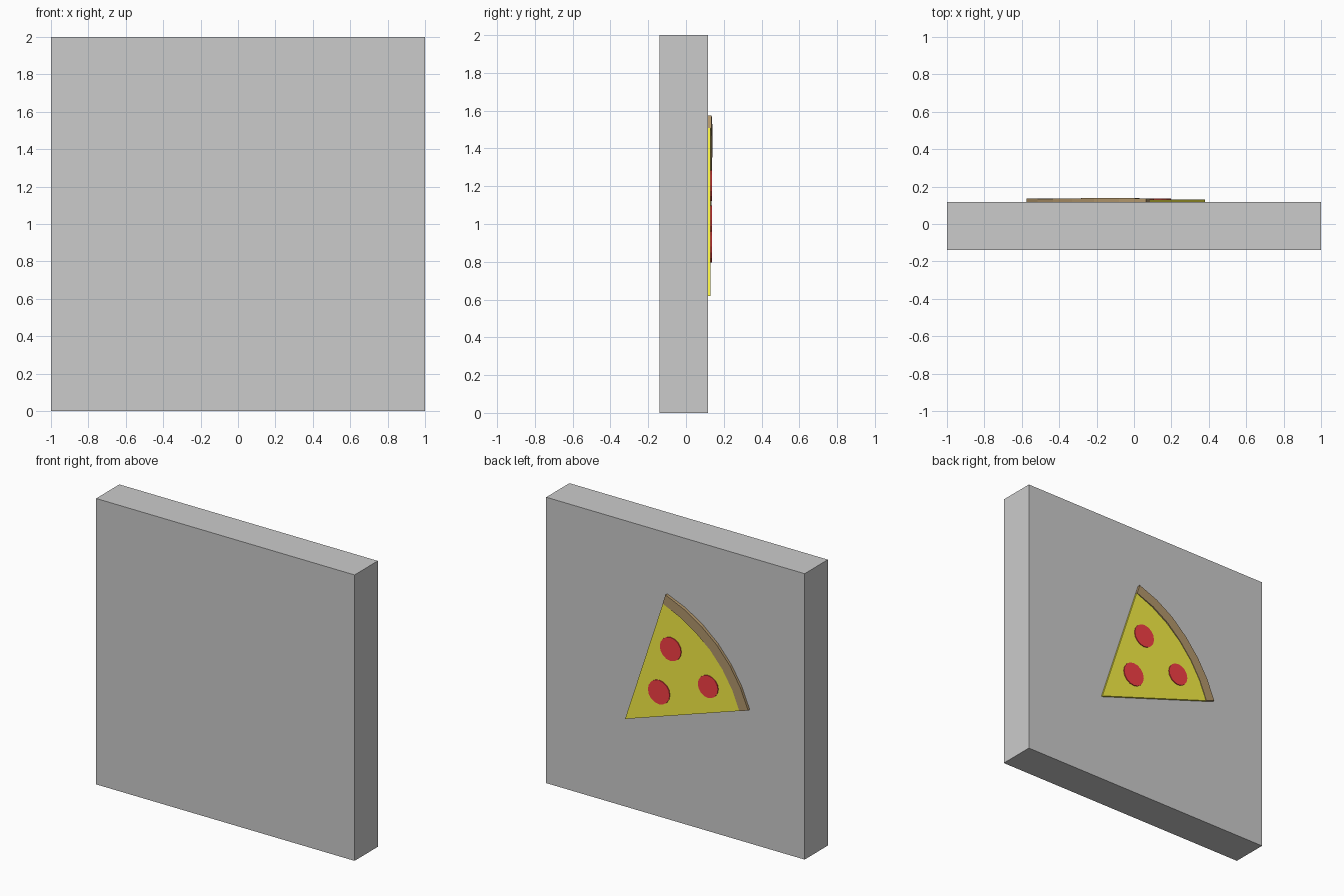
import bpy, bmesh
from math import cos, sin, radians, pi

if "Cube" in bpy.data.objects:
    bpy.data.objects.remove(bpy.data.objects["Cube"])

WALL_BACK = 0.117           # y of the face that carries the slice
TIP = (0.38, 0.62)          # slice tip in x, z


def material(name, rgb):
    m = bpy.data.materials.new(name)
    m.diffuse_color = (*rgb, 1)
    m.use_nodes = True
    m.node_tree.nodes["Principled BSDF"].inputs["Base Color"].default_value = m.diffuse_color
    return m


def arc(radius, a0, a1, steps):
    # Points around the tip, angles measured from -x towards +z
    angles = [radians(a0 + (a1 - a0) * i / steps) for i in range(steps + 1)]
    return [(TIP[0] - radius * cos(a), TIP[1] + radius * sin(a)) for a in angles]


def plate(name, outline, tops, mat=None, bottom=WALL_BACK):
    # Closed slab from an x, z outline, extruded along y to the given heights
    bm = bmesh.new()
    n = len(outline)
    low = [bm.verts.new((x, bottom, z)) for x, z in outline]
    high = [bm.verts.new((x, t, z)) for (x, z), t in zip(outline, tops)]
    bm.faces.new(low)
    bm.faces.new(high)
    for i in range(n):
        j = (i + 1) % n
        bm.faces.new((low[i], low[j], high[j], high[i]))
    bmesh.ops.recalc_face_normals(bm, faces=bm.faces)
    mesh = bpy.data.meshes.new(name)
    bm.to_mesh(mesh)
    bm.free()
    obj = bpy.data.objects.new(name, mesh)
    bpy.context.collection.objects.link(obj)
    if mat:
        mesh.materials.append(mat)
    return obj


yellow = material("cheese_yellow", (0.92, 0.86, 0.06))
brown = material("crust_brown", (0.45, 0.31, 0.15))
red = material("pepperoni_red", (0.92, 0.05, 0.06))

# Square wall panel
plate("wall_panel", [(-1, 0), (1, 0), (1, 2), (-1, 2)], [WALL_BACK] * 4, bottom=-0.14)

# Cheese wedge
A0, A1, STEPS = 18.3, 71.7, 6
inner = arc(0.935, A0, A1, STEPS)
outer = arc(1.006, A0, A1, STEPS)
plate("cheese_wedge", [TIP] + inner, [0.131] * (STEPS + 2), yellow)

# Curved crust, slightly raised towards its upper part
heights = [0.135, 0.135, 0.135, 0.136, 0.140, 0.140, 0.136]
plate("crust", outer + inner[::-1], heights + heights[::-1], brown)

# Pepperoni discs
for i, (x, z, r) in enumerate([(0.025, 1.205, 0.082), (0.115, 0.88, 0.084),
                               (-0.265, 1.02, 0.078)]):
    ring = [(x + r * cos(2 * pi * k / 16), z + r * sin(2 * pi * k / 16)) for k in range(16)]
    plate(f"pepperoni_{i + 1}", ring, [0.137] * 16, red, bottom=0.125)
